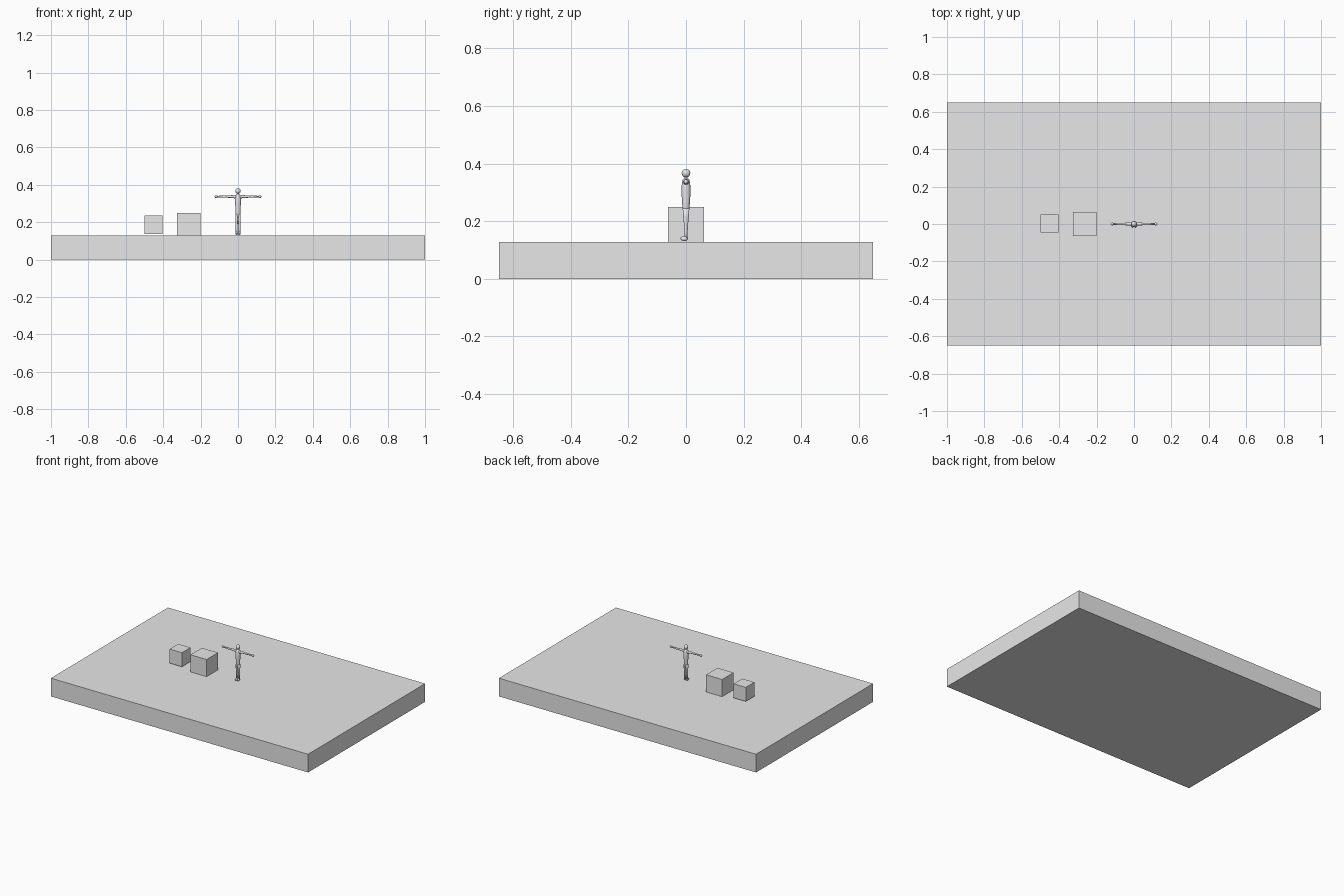
import bpy, bmesh, math
from mathutils import Vector, Matrix

if "Cube" in bpy.data.objects:
    bpy.data.objects.remove(bpy.data.objects["Cube"])

grey = bpy.data.materials.new("plain grey")
grey.diffuse_color = (0.8, 0.8, 0.8, 1)
grey.use_nodes = True
grey.node_tree.nodes["Principled BSDF"].inputs["Base Color"].default_value = grey.diffuse_color


def finish(name, bm, smooth=True):
    bmesh.ops.recalc_face_normals(bm, faces=bm.faces)
    me = bpy.data.meshes.new(name)
    bm.to_mesh(me)
    bm.free()
    me.materials.append(grey)
    for p in me.polygons:
        p.use_smooth = smooth
    ob = bpy.data.objects.new(name, me)
    bpy.context.collection.objects.link(ob)
    return ob


def box(name, lo, hi):
    lo, hi = Vector(lo), Vector(hi)
    bm = bmesh.new()
    bmesh.ops.create_cube(bm, size=1)
    for v in bm.verts:
        v.co = (lo + hi) / 2 + v.co * (hi - lo)
    return finish(name, bm, False)


def ball(name, centre, radii):
    bm = bmesh.new()
    bmesh.ops.create_uvsphere(bm, u_segments=16, v_segments=10, radius=1)
    for v in bm.verts:
        v.co = Vector(centre) + v.co * Vector(radii)
    return finish(name, bm)


def loft(name, rings, matrix=Matrix(), sides=14):
    """Elliptical rings along z: (z, centre y, radius x, radius y)."""
    bm = bmesh.new()
    loops = []
    for z, cy, rx, ry in rings:
        loops.append([bm.verts.new(matrix @ Vector((
            rx * math.cos(i * math.tau / sides),
            cy + ry * math.sin(i * math.tau / sides), z))) for i in range(sides)])
    for a, b in zip(loops, loops[1:]):
        for i in range(sides):
            j = (i + 1) % sides
            bm.faces.new((a[i], a[j], b[j], b[i]))
    bm.faces.new(loops[0])
    bm.faces.new(loops[-1])
    return finish(name, bm)


# Platform and crates
box("platform", (-1, -0.65, 0), (1, 0.65, 0.128))
box("large_crate", (-0.325, -0.063, 0.128), (-0.2, 0.063, 0.249))
box("small_crate", (-0.5, -0.045, 0.136), (-0.405, 0.05, 0.235))

# Figure: torso, neck and head
loft("torso", [(0.222, 0, 0.008, 0.008), (0.235, 0, 0.014, 0.011),
               (0.265, 0, 0.014, 0.014), (0.30, 0, 0.015, 0.016),
               (0.33, 0, 0.016, 0.015), (0.345, 0, 0.013, 0.012),
               (0.351, 0, 0.006, 0.006)])
loft("neck", [(0.345, 0, 0.006, 0.006), (0.36, 0, 0.006, 0.006)])
ball("head", (0, 0, 0.367), (0.014, 0.015, 0.015))

for side, s in (("left", 1), ("right", -1)):
    # Arms held straight out, with ball joints
    out = Matrix.Translation((0, 0, 0.337)) @ Matrix.Rotation(s * math.pi / 2, 4, 'Y')
    loft(side + "_arm", [(0.008, 0, 0.008, 0.009), (0.025, 0, 0.008, 0.008),
                         (0.062, 0, 0.0055, 0.006), (0.075, 0, 0.006, 0.006),
                         (0.112, 0, 0.004, 0.004)], out)
    ball(side + "_shoulder", (s * 0.016, 0, 0.337), (0.010, 0.010, 0.010))
    ball(side + "_hand", (s * 0.117, 0, 0.337), (0.008, 0.008, 0.008))
    # Legs and feet
    loft(side + "_leg", [(0.137, 0, 0.005, 0.005), (0.165, 0, 0.006, 0.006),
                         (0.185, 0, 0.006, 0.007), (0.215, 0, 0.007, 0.010),
                         (0.245, 0, 0.007, 0.012)],
         Matrix.Translation((s * 0.0075, 0, 0)))
    ball(side + "_foot", (s * 0.0075, -0.006, 0.14), (0.007, 0.013, 0.009))
